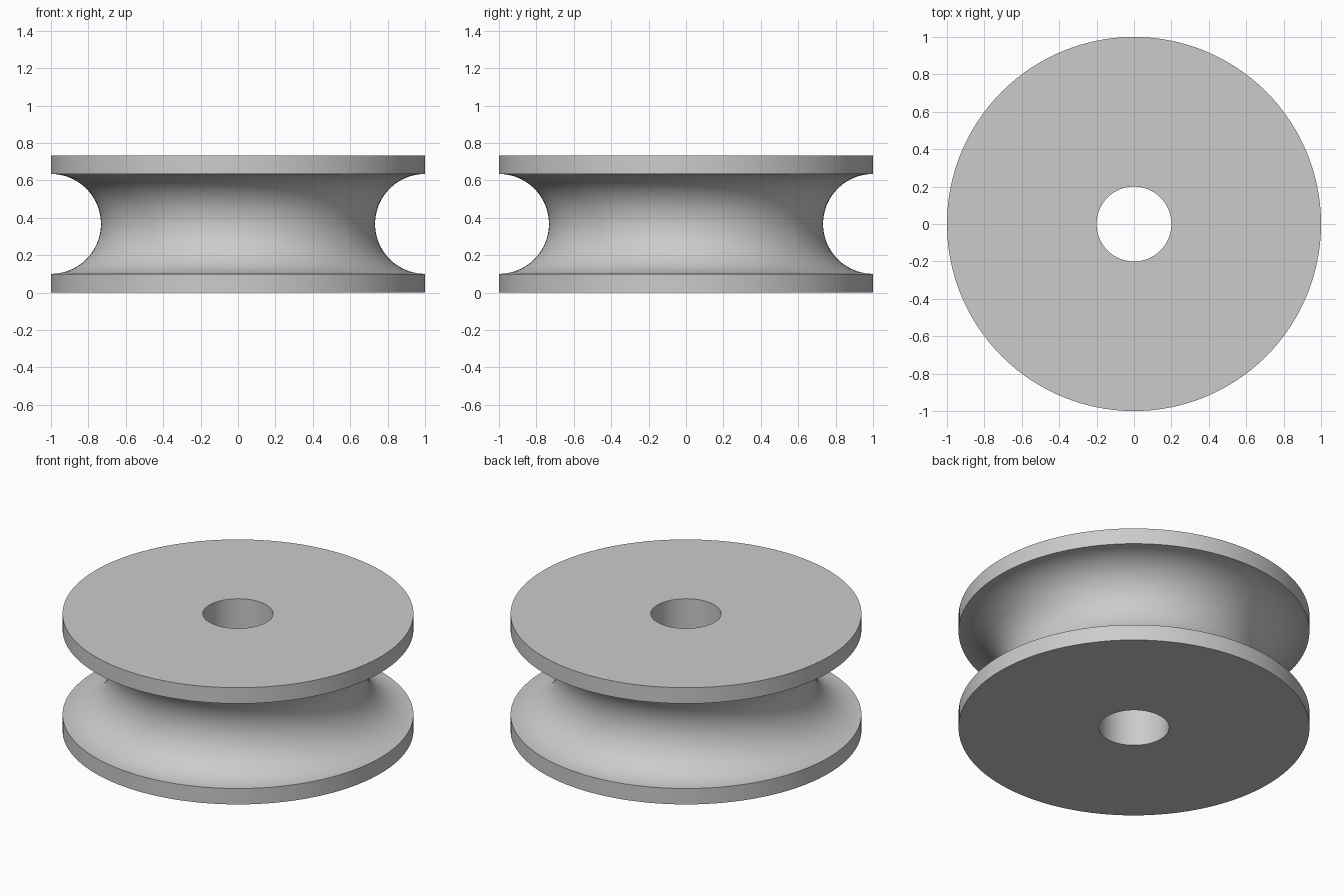
import bpy
import bmesh
from math import sin, cos, pi, radians

cube = bpy.data.objects.get("Cube")
if cube:
    bpy.data.objects.remove(cube, do_unlink=True)

# Dimensions
RIM, BORE = 1.0, 0.2
FLANGE = 0.1
GROOVE = 0.267
HEIGHT = 2 * (FLANGE + GROOVE)
SIDES, ARC_STEPS = 128, 40

# Material
grey = bpy.data.materials.new("plain grey")
colour = (0.6, 0.6, 0.6, 1)
grey.use_nodes = True
grey.diffuse_color = colour
grey.node_tree.nodes["Principled BSDF"].inputs["Base Color"].default_value = colour

# Closed cross-section: bore, flat faces, rims and half-round groove
profile = [(BORE, HEIGHT), (BORE, 0), (RIM, 0)]
for i in range(ARC_STEPS + 1):
    a = pi * i / ARC_STEPS
    profile.append((RIM - GROOVE * sin(a), HEIGHT / 2 - GROOVE * cos(a)))
profile.append((RIM, HEIGHT))

# Revolve the section around the axle
bm = bmesh.new()
verts = [bm.verts.new((r, 0, z)) for r, z in profile]
edges = [bm.edges.new((v, verts[i - 1])) for i, v in enumerate(verts)]
bmesh.ops.spin(bm, geom=verts + edges, cent=(0, 0, 0), axis=(0, 0, 1),
               angle=2 * pi, steps=SIDES, use_merge=True)
bmesh.ops.remove_doubles(bm, verts=bm.verts, dist=0.0001)
bmesh.ops.recalc_face_normals(bm, faces=bm.faces)

mesh = bpy.data.meshes.new("grooved_wheel")
bm.to_mesh(mesh)
bm.free()
mesh.materials.append(grey)
wheel = bpy.data.objects.new("grooved_wheel", mesh)
bpy.context.collection.objects.link(wheel)

# Smooth curves, crisp rims
bpy.ops.object.select_all(action="DESELECT")
wheel.select_set(True)
bpy.context.view_layer.objects.active = wheel
bpy.ops.object.shade_smooth_by_angle(angle=radians(30))
